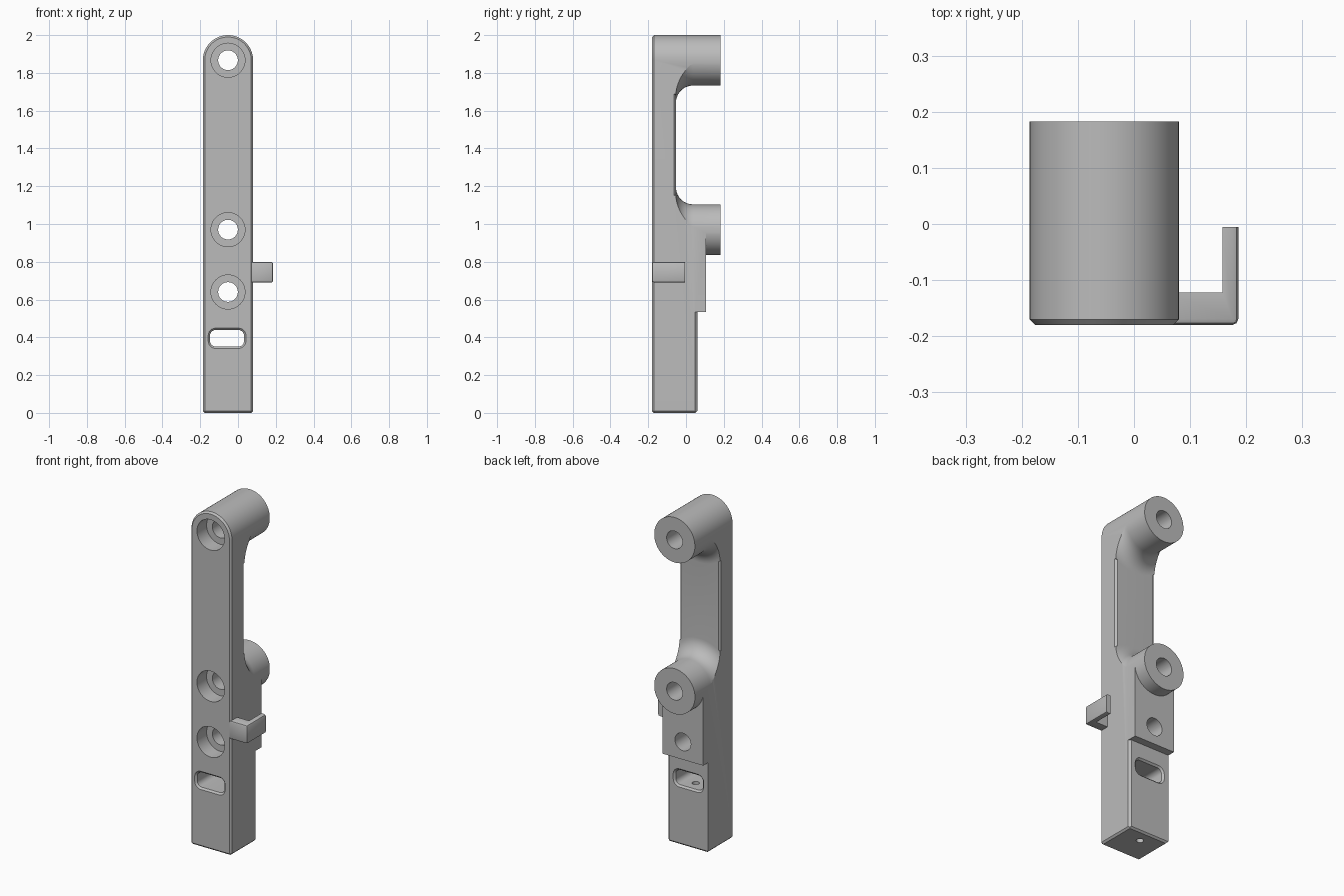
import bpy, bmesh
from math import sin, cos, pi

cube = bpy.data.objects.get("Cube")
if cube:
    bpy.data.objects.remove(cube, do_unlink=True)

CX, HALF = -0.053, 0.133            # bar centre line and half width
FRONT, BACK, NECK = -0.18, 0.183, -0.053
TOP_Z, MID_Z, LOW_Z = 2 - HALF, 0.97, 0.64

grey = bpy.data.materials.new("plain grey")
grey.use_nodes = True
colour = (0.5, 0.5, 0.5, 1)
grey.diffuse_color = colour
grey.node_tree.nodes["Principled BSDF"].inputs["Base Color"].default_value = colour


def loft(name, rings, bevel=None, width=0.01, segments=1):
    """Skin matching rings of points, cap the ends, bevel the chosen edges."""
    bm = bmesh.new()
    loops = [[bm.verts.new(p) for p in ring] for ring in rings]
    n = len(loops[0])
    for a, b in zip(loops, loops[1:]):
        for i in range(n):
            j = (i + 1) % n
            bm.faces.new((a[i], a[j], b[j], b[i]))
    bm.faces.new(loops[0])
    bm.faces.new(loops[-1])
    bmesh.ops.recalc_face_normals(bm, faces=bm.faces)
    if bevel:
        chosen = [e for e in bm.edges if bevel(e)]
        bmesh.ops.bevel(bm, geom=chosen, offset=width, segments=segments,
                        profile=0.5, affect='EDGES')
    mesh = bpy.data.meshes.new(name)
    bm.to_mesh(mesh)
    bm.free()
    mesh.materials.append(grey)
    obj = bpy.data.objects.new(name, mesh)
    bpy.context.collection.objects.link(obj)
    return obj


def lathe(name, z, profile, n=64):
    """Turn (y, radius) pairs about the bar's centre line at height z."""
    return loft(name, [[(CX + r * cos(2 * pi * i / n), y, z + r * sin(2 * pi * i / n))
                        for i in range(n)] for y, r in profile])


def upright(name, outline, lo, hi):
    return loft(name, [[(x, y, z) for x, y in outline] for z in (lo, hi)])


def combine(target, tool, operation):
    mod = target.modifiers.new("combine", 'BOOLEAN')
    mod.operation, mod.solver, mod.object = operation, 'EXACT', tool
    graph = bpy.context.evaluated_depsgraph_get()
    result = bpy.data.meshes.new_from_object(target.evaluated_get(graph))
    target.modifiers.clear()
    target.data = result
    bpy.data.objects.remove(tool, do_unlink=True)


def smooth(obj):
    bpy.ops.object.select_all(action='DESELECT')
    obj.select_set(True)
    bpy.context.view_layer.objects.active = obj
    bpy.ops.object.shade_smooth_by_angle(angle=0.5)


# Stepped lower body, drawn in side profile and trimmed to width later
side = [(-0.25, -0.05), (0, -0.05), (0.06, 0.01), (0.06, 0.535),
        (0.105, 0.535), (0.105, MID_Z), (-0.25, MID_Z)]
body = loft("handle_body", [[(x, y, z) for y, z in side] for x in (-0.3, 0.2)])

# Thin neck with chamfered back edges
w, c = HALF + 0.01, 0.02
neck = upright("neck", [(CX - w, -0.25), (CX + w, -0.25), (CX + w, NECK - c),
                        (CX + w - c, NECK), (CX - w + c, NECK), (CX - w, NECK - c)],
               0.9, 2.1)
combine(body, neck, 'UNION')

# Round bosses that flare into the neck
R, BOSS = 0.09, HALF + 0.001
flare = [(-0.1, BOSS + R)]
flare += [(NECK + R * (1 - cos(t * pi / 20)), BOSS + R * (1 - sin(t * pi / 20)))
          for t in range(11)]
flare += [(0.25, BOSS)]
for z in (MID_Z, TOP_Z):
    combine(body, lathe("boss", z, flare), 'UNION')

# Trim everything to the round-topped bar outline, chamfered at front and bottom
outline = [(CX - HALF, 0), (CX + HALF, 0)]
outline += [(CX + HALF * cos(pi * i / 32), TOP_Z + HALF * sin(pi * i / 32))
            for i in range(33)]
trim = loft("trim", [[(x, y, z) for x, z in outline] for y in (FRONT, BACK)],
            lambda e: all(v.co.y < FRONT + 0.001 for v in e.verts)
            or all(v.co.z < 0.001 for v in e.verts))
combine(body, trim, 'INTERSECT')

# Chamfer on one rear edge of the lower body
combine(body, upright("edge_cutter", [(0.028, 0.1), (0.2, -0.072), (0.2, 0.1)],
                      -0.1, 0.535), 'DIFFERENCE')

# Counterbored screw holes
bore = FRONT + 0.09
for z in (LOW_Z, MID_Z, TOP_Z):
    combine(body, lathe("screw_cutter", z, [(-0.3, 0.09), (bore, 0.09),
                                            (bore, 0.052), (0.3, 0.052)]), 'DIFFERENCE')


# Rounded slot, widened at both mouths
def slot_ring(y, grow):
    r, ring = 0.03, []
    for q, (sx, sz) in enumerate(((1, 1), (-1, 1), (-1, -1), (1, -1))):
        for i in range(7):
            a = (q + i / 6) * pi / 2
            ring.append((-0.058 + sx * 0.06 + (r + grow) * cos(a), y,
                         0.395 + sz * 0.014 + (r + grow) * sin(a)))
    return ring


slot = loft("slot_cutter", [slot_ring(y, g) for y, g in (
    (FRONT - 0.02, 0.03), (FRONT + 0.01, 0), (0.05, 0), (0.08, 0.03))])
combine(body, slot, 'DIFFERENCE')

# Small hole in the underside, running up to the slot
pin = loft("pin_cutter", [[(CX + 0.02 * cos(i * pi / 12), -0.015 + 0.02 * sin(i * pi / 12), z)
                           for i in range(24)] for z in (-0.1, 0.39)])
combine(body, pin, 'DIFFERENCE')
smooth(body)

# Side hook
hook_plan = [(0.06, FRONT), (0.186, FRONT), (0.186, -0.005), (0.158, -0.005),
             (0.158, -0.122), (0.06, -0.122)]
hook = loft("side_hook", [[(x, y, z) for x, y in hook_plan] for z in (0.69, 0.8)],
            lambda e: all(v.co.y < FRONT + 0.001 for v in e.verts)
            or all(v.co.x > 0.185 for v in e.verts)
            and abs(e.verts[0].co.y - e.verts[1].co.y) > 0.1,
            0.011, 2)
smooth(hook)
